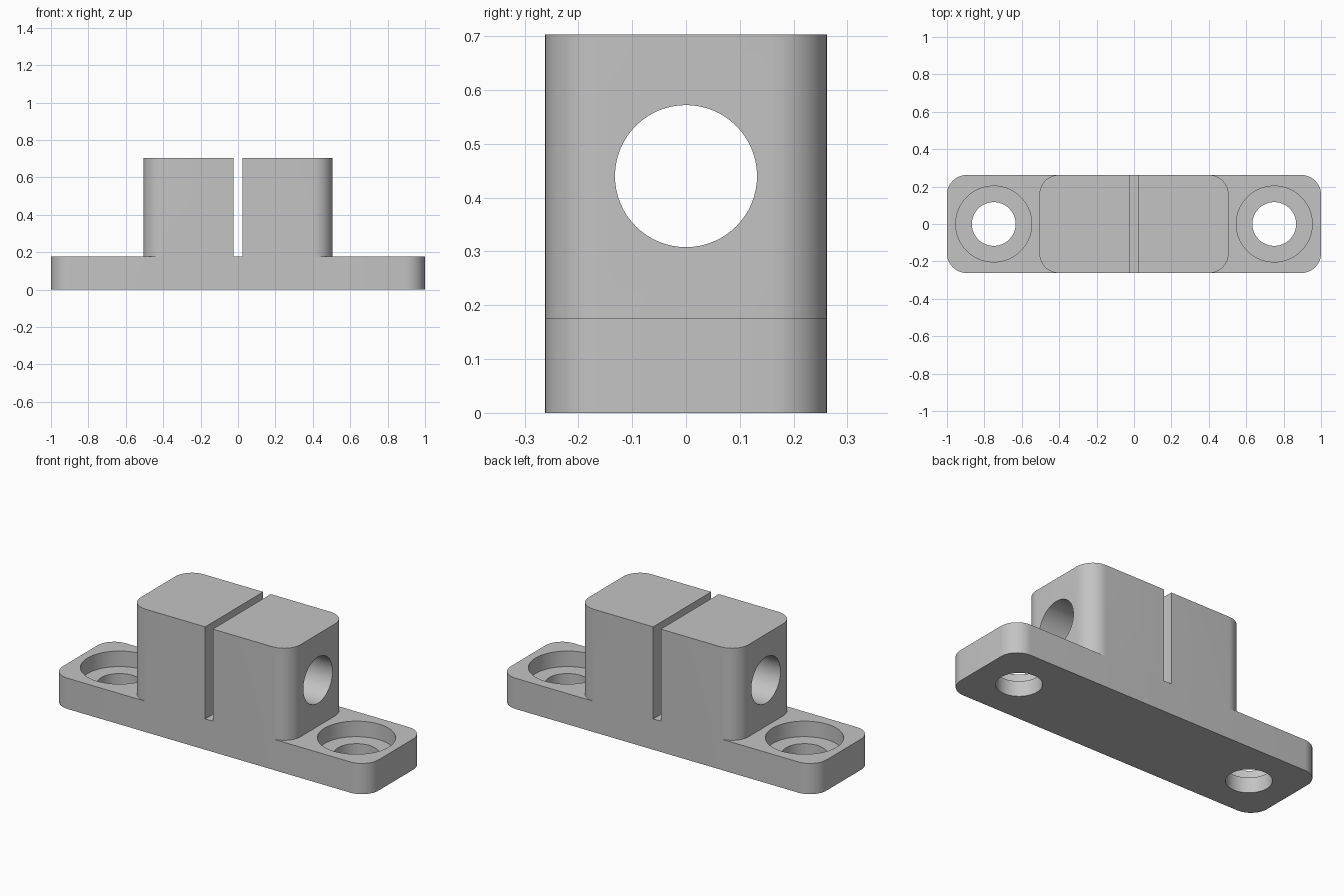
import bpy
import bmesh
from math import pi, radians, cos, sin

# Main dimensions
WIDTH = 0.524
BASE_H = 0.176
TOP = 0.703
BLOCK_HALF = 0.506
CORNER = 0.105
BORE_Z = 0.44
HOLE_X = 0.75

cube = bpy.data.objects.get("Cube")
if cube:
    bpy.data.objects.remove(cube, do_unlink=True)

grey = bpy.data.materials.new("machined grey")
grey.use_nodes = True
colour = (0.55, 0.55, 0.55, 1)
grey.diffuse_color = colour
grey.node_tree.nodes["Principled BSDF"].inputs["Base Color"].default_value = colour


def add_mesh(name, bm):
    bmesh.ops.recalc_face_normals(bm, faces=bm.faces)
    mesh = bpy.data.meshes.new(name)
    bm.to_mesh(mesh)
    bm.free()
    mesh.materials.append(grey)
    obj = bpy.data.objects.new(name, mesh)
    bpy.context.collection.objects.link(obj)
    return obj


def rounded_plate(name, half_x, z0, z1, radius=CORNER, steps=12):
    """Upright prism with a rounded rectangle outline."""
    bm = bmesh.new()
    cx, cy = half_x - radius, WIDTH / 2 - radius
    outline = []
    for i, (sx, sy) in enumerate([(1, 1), (-1, 1), (-1, -1), (1, -1)]):
        for k in range(steps + 1):
            a = (i + k / steps) * pi / 2
            outline.append(bm.verts.new((sx * cx + radius * cos(a),
                                         sy * cy + radius * sin(a), z0)))
    face = bm.faces.new(outline)
    up = bmesh.ops.extrude_face_region(bm, geom=[face])["geom"]
    verts = [g for g in up if isinstance(g, bmesh.types.BMVert)]
    bmesh.ops.translate(bm, vec=(0, 0, z1 - z0), verts=verts)
    return add_mesh(name, bm)


def cylinder(name, radius, depth, location, rotation=(0, 0, 0)):
    bm = bmesh.new()
    bmesh.ops.create_cone(bm, cap_ends=True, segments=64, radius1=radius,
                          radius2=radius, depth=depth)
    obj = add_mesh(name, bm)
    obj.location, obj.rotation_euler = location, rotation
    return obj


def combine(target, tool, operation):
    """Apply a boolean, then discard the tool."""
    mod = target.modifiers.new(operation.lower(), 'BOOLEAN')
    mod.operation, mod.solver, mod.object = operation, 'EXACT', tool
    bpy.context.view_layer.objects.active = target
    bpy.ops.object.modifier_apply(modifier=mod.name)
    bpy.data.objects.remove(tool, do_unlink=True)


# Flanged base with the upright clamp block joined on
body = rounded_plate("shaft_support", 1.0, 0, BASE_H)
combine(body, rounded_plate("clamp_block", BLOCK_HALF, BASE_H, TOP), 'UNION')

# Shaft bore running along the length
combine(body, cylinder("bore_cutter", 0.132, 1.5, (0, 0, BORE_Z),
                       (0, pi / 2, 0)), 'DIFFERENCE')

# Narrow slot splitting the block in two
bm = bmesh.new()
bmesh.ops.create_cube(bm, size=1)
bmesh.ops.scale(bm, vec=(0.048, 1, 1), verts=bm.verts)
bmesh.ops.translate(bm, vec=(0, 0, BASE_H + 0.5), verts=bm.verts)
combine(body, add_mesh("slot_cutter", bm), 'DIFFERENCE')

# Counterbored bolt holes in both flanges
for side in (-1, 1):
    x = side * HOLE_X
    combine(body, cylinder("bolt_cutter", 0.117, 1, (x, 0, 0)), 'DIFFERENCE')
    combine(body, cylinder("counterbore_cutter", 0.203, 0.2, (x, 0, 0.187)),
            'DIFFERENCE')

# Smooth rounds, crisp edges
bpy.ops.object.select_all(action='DESELECT')
body.select_set(True)
bpy.context.view_layer.objects.active = body
bpy.ops.object.shade_smooth_by_angle(angle=radians(30))
